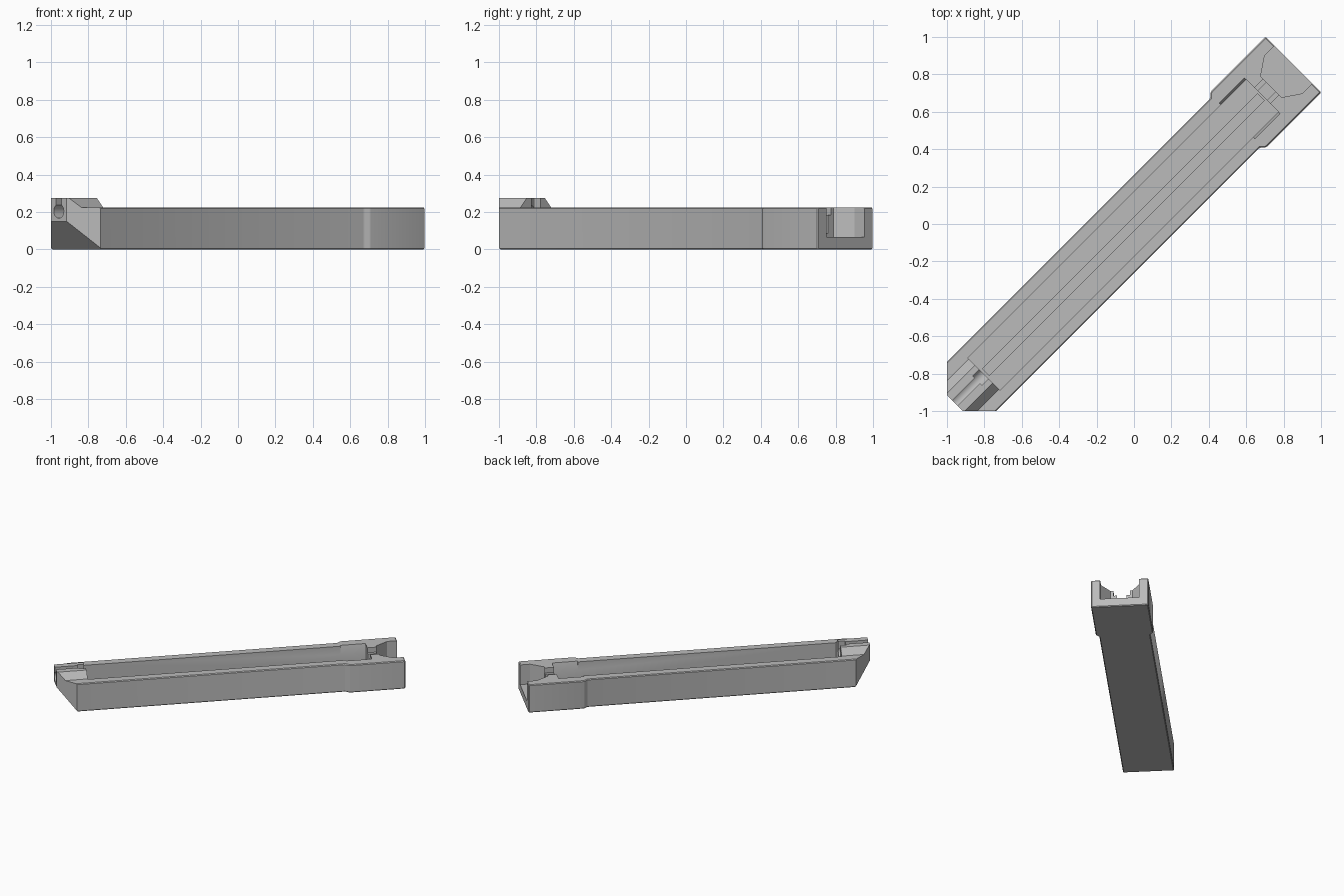
import bpy, bmesh, math
from mathutils import Matrix

if "Cube" in bpy.data.objects:
    bpy.data.objects.remove(bpy.data.objects["Cube"])

grey = bpy.data.materials.new("light grey plastic")
grey.use_nodes = True
colour = (0.5, 0.5, 0.5, 1)
grey.diffuse_color = colour
grey.node_tree.nodes["Principled BSDF"].inputs["Base Color"].default_value = colour


def prism(name, points, lo, hi, axis="z", bevel=0):
    """Extrude a plan outline (along z), or a cross-section along x or y."""
    place = {"z": lambda a, b, c: (a, b, c),
             "x": lambda a, b, c: (c, a, b),
             "y": lambda a, b, c: (a, c, b)}[axis]
    bm = bmesh.new()
    face = bm.faces.new([bm.verts.new(place(a, b, lo)) for a, b in points])
    new = bmesh.ops.extrude_face_region(bm, geom=[face])["geom"]
    shift = place(0, 0, hi - lo)
    bmesh.ops.translate(bm, vec=shift, verts=[v for v in new if isinstance(v, bmesh.types.BMVert)])
    if bevel:
        bmesh.ops.bevel(bm, geom=bm.edges[:], offset=bevel, segments=1, affect="EDGES")
    bmesh.ops.recalc_face_normals(bm, faces=bm.faces)
    mesh = bpy.data.meshes.new(name)
    bm.to_mesh(mesh)
    bm.free()
    obj = bpy.data.objects.new(name, mesh)
    bpy.context.collection.objects.link(obj)
    mesh.materials.append(grey)
    return obj


def mirrored(half):
    """Close a half outline given on its +b side by mirroring b."""
    return half + [(a, -b) for a, b in reversed(half)]


def section(half):
    """Close a half cross-section given on its +a side by mirroring a."""
    return half + [(-a, b) for a, b in reversed(half)]


def box(name, x0, x1, half, z0, z1):
    return prism(name, mirrored([(x0, half), (x1, half)]), z0, z1)


# Long body with a wider head at the back end
tray = prism("tray", mirrored([(-1.42, .187), (.764, .187), (.79, .21), (1.205, .21)]),
             0, .225, bevel=.006)

# Raised ridge at the tip
ridge = prism("tip_ridge", section([(.115, .1), (.115, .225), (.068, .275)]), -1.42, -1.1, "x")
steps = [(ridge, "UNION")]

# Tip corners cut at 45 degrees
plan = prism("tip_plan", mirrored([(-1.355, .06), (-1.015, .4), (1.5, .4)]), -.1, .4)
steps.append((plan, "INTERSECT"))

# Hollows and cuts
hole = [(.038 * math.cos(i * math.tau / 20), .205 + .038 * math.sin(i * math.tau / 20))
        for i in range(20)]
cutters = [
    prism("tip_undercut", [(-1.4, .2), (-1.175, -.05), (-1.4, -.05)], -.4, .4, "y"),
    box("long_cavity", -1.135, .97, .121, .065, .35),
    box("floor_groove", -1.12, .96, .025, .045, .1),
    prism("head_notch", section([(.11, .11), (.137, .232)]), .78, .968, "x"),
    prism("cable_hole", hole, -1.45, -1.12, "x"),
    box("cable_slot", -1.45, -1.12, .02, .21, .36),
    box("cable_slot_end", -1.185, -1.12, .035, .2, .37),
    prism("head_pocket", mirrored([(1.037, .08), (1.131, .143), (1.3, .143)]), .066, .38),
    box("head_passage", .95, 1.06, .035, .085, .36),
    box("head_recess", .955, 1.05, .06, .185, .37),
]
steps += [(c, "DIFFERENCE") for c in cutters]

for other, operation in steps:
    mod = tray.modifiers.new(other.name, "BOOLEAN")
    mod.operation = operation
    mod.solver = "EXACT"
    mod.object = other
    other.hide_render = True

# Bake the cuts, then turn the tray onto the diagonal
bpy.context.view_layer.update()
graph = bpy.context.evaluated_depsgraph_get()
result = bpy.data.meshes.new_from_object(tray.evaluated_get(graph))
tray.modifiers.clear()
tray.data = result
for other, _ in steps:
    bpy.data.objects.remove(other)
result.transform(Matrix.Rotation(math.radians(45), 4, "Z"))
result.update()

bpy.ops.object.select_all(action="DESELECT")
tray.select_set(True)
bpy.context.view_layer.objects.active = tray
bpy.ops.object.shade_smooth_by_angle(angle=math.radians(25))
